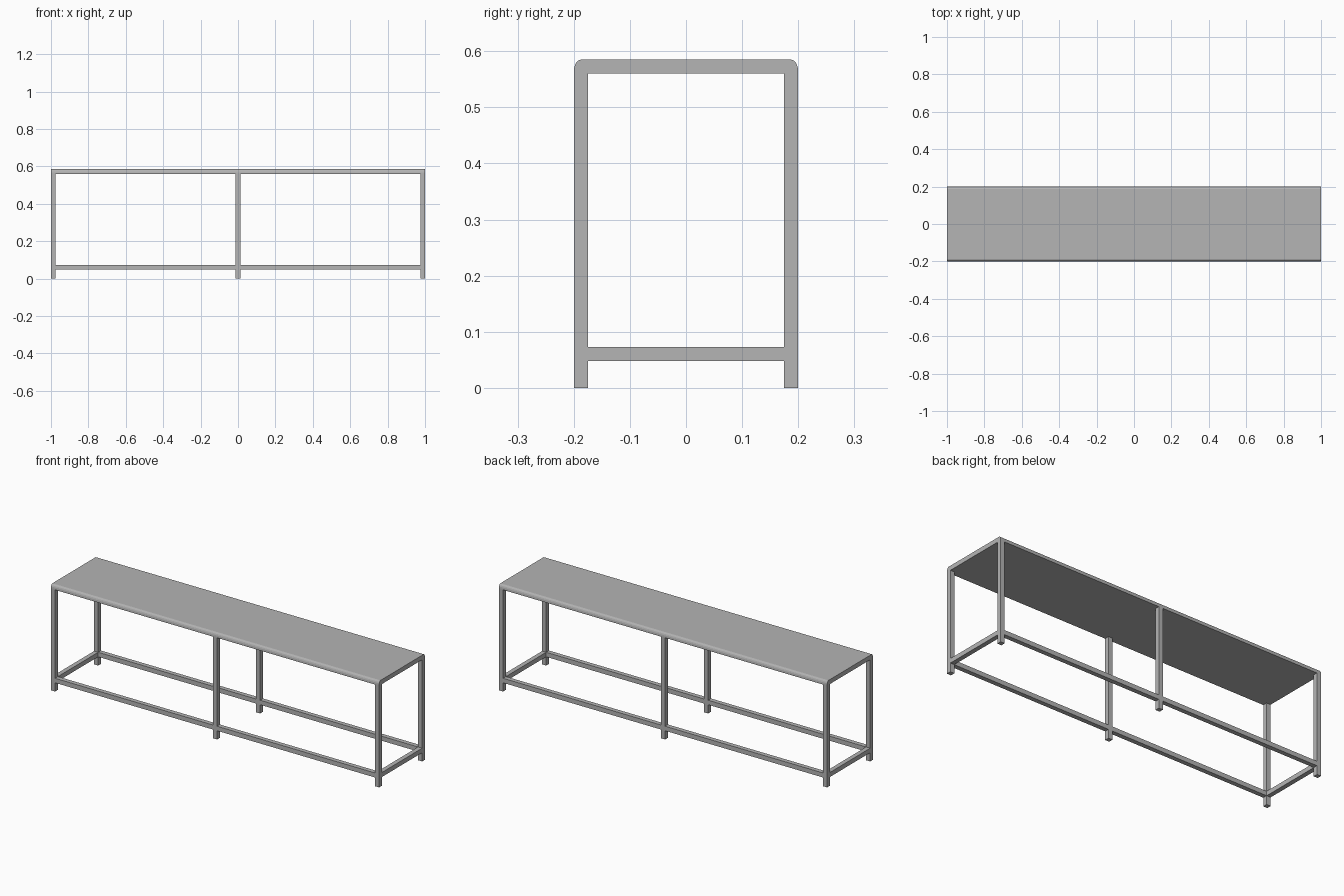
import bpy
import bmesh
import math

if "Cube" in bpy.data.objects:
    bpy.data.objects.remove(bpy.data.objects["Cube"])

HALF_LENGTH, HALF_DEPTH, HEIGHT = 1.0, 0.2, 0.585
TUBE = 0.025              # square tube width
UNDER = HEIGHT - TUBE     # underside of the top
RAIL_Z = 0.0605           # centre height of the lower rails

grey = bpy.data.materials.new("light grey metal")
grey.use_nodes = True
colour = (0.46, 0.46, 0.46, 1)
grey.diffuse_color = colour
grey.node_tree.nodes["Principled BSDF"].inputs["Base Color"].default_value = colour


def finish(name, bm):
    bmesh.ops.recalc_face_normals(bm, faces=bm.faces)
    mesh = bpy.data.meshes.new(name)
    bm.to_mesh(mesh)
    bm.free()
    mesh.materials.append(grey)
    obj = bpy.data.objects.new(name, mesh)
    bpy.context.collection.objects.link(obj)
    return obj


def box(name, centre, size):
    bm = bmesh.new()
    bmesh.ops.create_cube(bm, size=1)
    bmesh.ops.scale(bm, vec=size, verts=bm.verts)
    bmesh.ops.translate(bm, vec=centre, verts=bm.verts)
    return finish(name, bm)


# Bench top: slab profile with rounded upper edges, extruded lengthwise
ROUND_Y, ROUND_Z, STEPS = 0.0125, 0.021, 4
right_side = [(HALF_DEPTH, UNDER)]
for i in range(STEPS + 1):
    a = math.pi / 2 * i / STEPS
    right_side.append((HALF_DEPTH - ROUND_Y * (1 - math.cos(a)),
                       HEIGHT - ROUND_Z * (1 - math.sin(a))))
profile = right_side + [(-y, z) for y, z in reversed(right_side)]
bm = bmesh.new()
end = bm.faces.new([bm.verts.new((-HALF_LENGTH, y, z)) for y, z in profile])
new = bmesh.ops.extrude_face_region(bm, geom=[end], use_keep_orig=True)["geom"]
bmesh.ops.translate(bm, vec=(2 * HALF_LENGTH, 0, 0),
                    verts=[v for v in new if isinstance(v, bmesh.types.BMVert)])
finish("bench_top", bm)

# Six legs
leg_x = HALF_LENGTH - TUBE / 2
leg_y = HALF_DEPTH - TUBE / 2
for row, y in (("front", -leg_y), ("back", leg_y)):
    for place, x in (("right", -leg_x), ("middle", 0), ("left", leg_x)):
        box(f"{row}_{place}_leg", (x, y, UNDER / 2), (TUBE, TUBE, UNDER))

    # Long lower rails, one span between each pair of legs
    span = leg_x - TUBE
    for place, x in (("right", -leg_x / 2), ("left", leg_x / 2)):
        box(f"{row}_{place}_rail", (x, y, RAIL_Z), (span, TUBE, TUBE))

# Short lower rails at the ends
for place, x in (("right", -leg_x), ("left", leg_x)):
    box(f"{place}_end_rail", (x, 0, RAIL_Z), (TUBE, 2 * leg_y - TUBE, TUBE))
